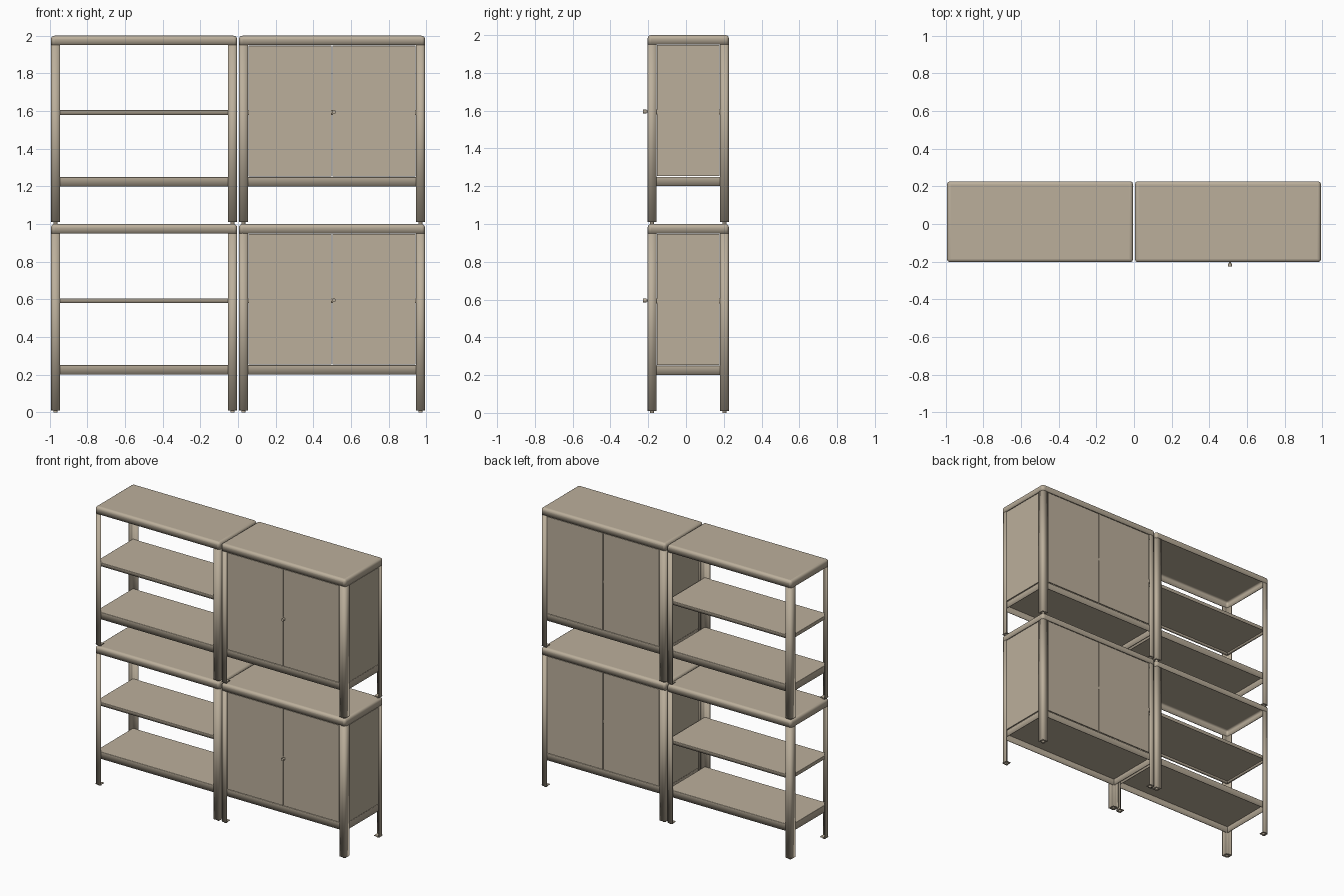
import bpy
import bmesh
from math import radians, pi
from mathutils import Matrix

if "Cube" in bpy.data.objects:
    bpy.data.objects.remove(bpy.data.objects["Cube"], do_unlink=True)

# One powder-coat colour
paint = bpy.data.materials.new("warm beige paint")
paint.use_nodes = True
BEIGE = (0.50, 0.43, 0.33, 1)
paint.diffuse_color = BEIGE
paint.node_tree.nodes["Principled BSDF"].inputs["Base Color"].default_value = BEIGE

W, POST, SHEET, ROUND = 0.988, 0.047, 0.005, 0.018
Y0, Y1 = -0.203, 0.227
RAIL = 0.05


def finish(name, bm, bevel=0.0, segments=4, thickness=0.0):
    """Turn a bmesh into an object with optional rounded edges and sheet thickness."""
    mesh = bpy.data.meshes.new(name)
    bm.to_mesh(mesh)
    bm.free()
    mesh.materials.append(paint)
    obj = bpy.data.objects.new(name, mesh)
    bpy.context.collection.objects.link(obj)
    if bevel:
        mod = obj.modifiers.new("Rounding", 'BEVEL')
        mod.width, mod.segments = bevel, segments
        mod.limit_method = 'ANGLE'
    if thickness:
        mod = obj.modifiers.new("Sheet", 'SOLIDIFY')
        mod.thickness, mod.offset = thickness, -1
    bpy.ops.object.select_all(action='DESELECT')
    obj.select_set(True)
    bpy.context.view_layer.objects.active = obj
    bpy.ops.object.shade_smooth_by_angle(angle=radians(35))
    return obj


def box_mesh(lo, hi):
    bm = bmesh.new()
    bmesh.ops.create_cube(bm, size=1)
    for v in bm.verts:
        v.co = [a if c < 0 else b for a, b, c in zip(lo, hi, v.co)]
    return bm


def box(name, lo, hi, bevel=0.0):
    return finish(name, box_mesh(lo, hi), bevel, 2)


def tray(name, lo, hi, bevel):
    """Folded sheet shelf, open underneath."""
    bm = box_mesh(lo, hi)
    bm.faces.ensure_lookup_table()
    under = [f for f in bm.faces if f.calc_center_median().z < lo[2] + 1e-5]
    bmesh.ops.delete(bm, geom=under, context='FACES_ONLY')
    return finish(name, bm, bevel, 4, SHEET)


def cylinder(name, centre, radius, depth, axis='Z'):
    bm = bmesh.new()
    turn = Matrix.Rotation(pi / 2, 4, 'X') if axis == 'Y' else Matrix()
    bmesh.ops.create_cone(bm, cap_ends=True, segments=20, radius1=radius,
                          radius2=radius, depth=depth,
                          matrix=Matrix.Translation(centre) @ turn)
    return finish(name, bm)


def angle_post(name, x, y, sx, sy, z0, z1):
    """L-section upright with its outer corner at x, y; sx, sy point inwards."""
    bm = bmesh.new()
    path = [(x + sx * POST, y), (x, y), (x, y + sy * POST)]
    low = [bm.verts.new((*p, z0)) for p in path]
    high = [bm.verts.new((*p, z1)) for p in path]
    for i in range(2):
        face = bm.faces.new((low[i], low[i + 1], high[i + 1], high[i]))
        face.normal_update()
        outward = -sy * face.normal.y if i == 0 else -sx * face.normal.x
        if outward < 0:
            face.normal_flip()
    finish(name, bm, ROUND, 4, SHEET)


def unit(label, x0, z0, closed):
    x1 = x0 + W
    base, deck, head, top = z0 + 0.01, z0 + 0.25, z0 + 0.95, z0 + 1.0
    mid = (x0 + x1) / 2
    in_lo, in_hi = (x0 + SHEET, Y0 + SHEET), (x1 - SHEET, Y1 - SHEET)

    # Top cap, bottom tray and middle shelf
    tray(label + "_top", (x0, Y0, head), (x1, Y1, top), ROUND)
    tray(label + "_bottom_tray", (*in_lo, deck - RAIL), (*in_hi, deck), 0.004)
    tray(label + "_middle_shelf", (*in_lo, z0 + 0.58), (*in_hi, z0 + 0.605), 0.003)

    # Uprights with foot plates and levelling feet
    for side, x, sx in (("right", x0, 1), ("left", x1, -1)):
        for end, y, sy in (("front", Y0, 1), ("back", Y1, -1)):
            tag = f"{label}_{end}_{side}"
            angle_post(tag + "_post", x, y, sx, sy, base, head + 0.002)
            cx, cy, h = x + sx * POST / 2, y + sy * POST / 2, POST / 2 - 0.004
            box(tag + "_foot_plate", (cx - h, cy - h, base),
                (cx + h, cy + h, base + SHEET), 0.001)
            cylinder(tag + "_foot", (cx, cy, z0 + 0.006), 0.011, 0.012)

    if not closed:
        return

    # Doors and matching back panels, separated by narrow gaps
    gap, inset, thick = 0.003, 0.002, 0.008
    lo_z, hi_z = deck + gap, head - gap
    for kind, ya, yb in (("door", Y0 + inset, Y0 + inset + thick),
                         ("back_panel", Y1 - inset - thick, Y1 - inset)):
        box(f"{label}_right_{kind}", (x0 + POST + gap, ya, lo_z),
            (mid - gap, yb, hi_z), 0.001)
        box(f"{label}_left_{kind}", (mid + gap, ya, lo_z),
            (x1 - POST - gap, yb, hi_z), 0.001)

    # Side panels
    for side, xa in (("right", x0 + inset), ("left", x1 - inset - thick)):
        box(f"{label}_{side}_side_panel", (xa, Y0 + POST + gap / 2, lo_z),
            (xa + thick, Y1 - POST - gap / 2, hi_z), 0.001)

    # Door knob: stem and head
    knob = (mid + 0.011, z0 + 0.595)
    cylinder(label + "_knob_stem", (knob[0], Y0 - 0.004, knob[1]), 0.005, 0.02, 'Y')
    cylinder(label + "_knob", (knob[0], Y0 - 0.015, knob[1]), 0.01, 0.018, 'Y')


# Two open shelf units beside two cabinets, stacked two high
for level, z in (("lower", 0.0), ("upper", 1.0)):
    unit(level + "_shelf_unit", -0.993, z, False)
    unit(level + "_cabinet", 0.005, z, True)
